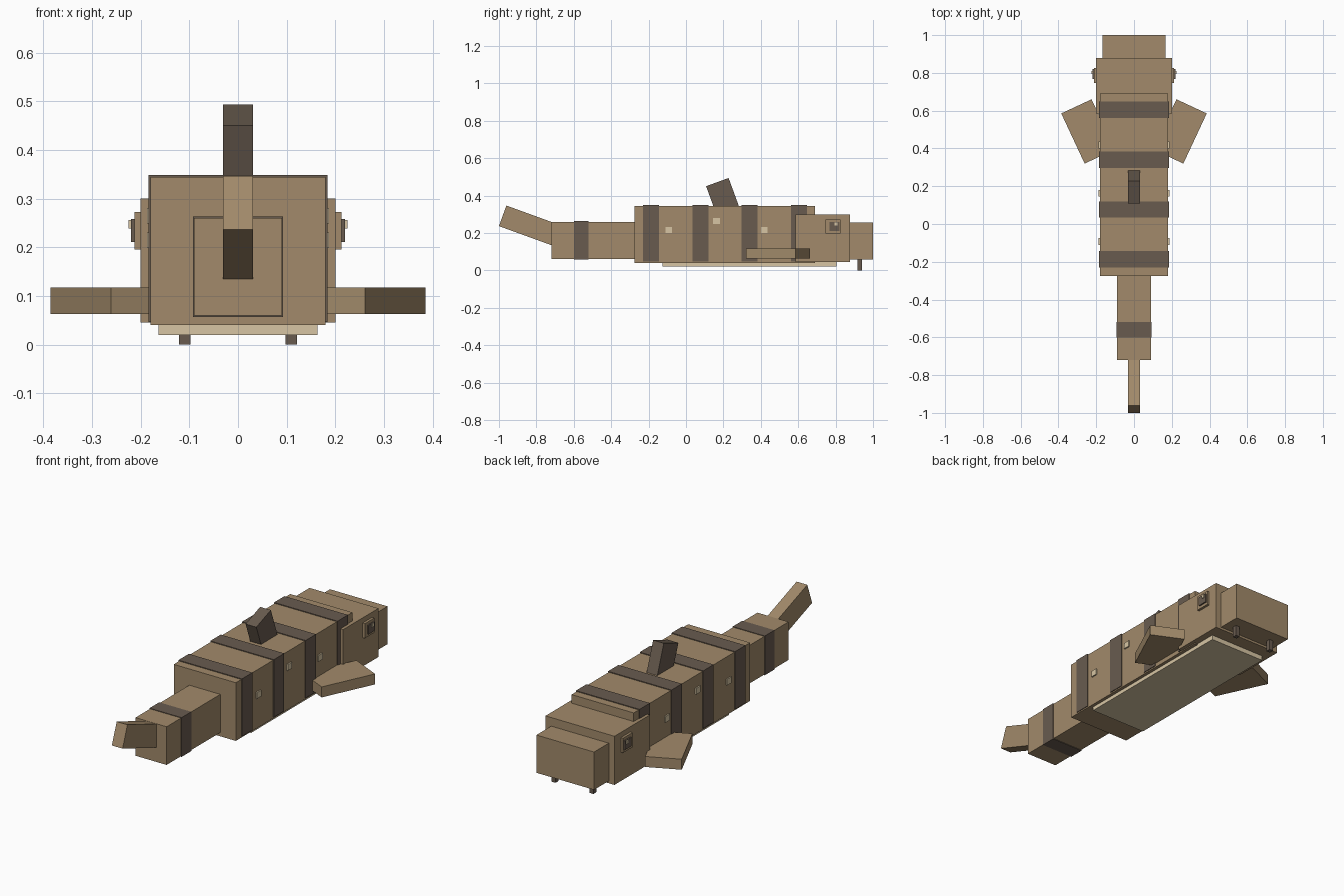
import bpy
import bmesh
from math import radians
from mathutils import Matrix, Vector

cube = bpy.data.objects.get("Cube")
if cube:
    bpy.data.objects.remove(cube, do_unlink=True)


def material(name, rgb):
    m = bpy.data.materials.new(name)
    m.use_nodes = True
    m.diffuse_color = (*rgb, 1)
    m.node_tree.nodes["Principled BSDF"].inputs["Base Color"].default_value = (*rgb, 1)
    return m


tan = material("tan_skin", (0.36, 0.255, 0.145))
brown = material("dark_brown", (0.14, 0.105, 0.078))
cream = material("cream", (0.68, 0.56, 0.37))


def block(name, centre, size, mat, axis="X", angle=0):
    """A flat-faced box, optionally turned about one axis."""
    mesh = bpy.data.meshes.new(name)
    bm = bmesh.new()
    place = (Matrix.Translation(centre) @ Matrix.Rotation(radians(angle), 4, axis)
             @ Matrix.Diagonal((*size, 1)))
    bmesh.ops.create_cube(bm, size=1, matrix=place)
    bm.to_mesh(mesh)
    bm.free()
    mesh.materials.append(mat)
    obj = bpy.data.objects.new(name, mesh)
    bpy.context.collection.objects.link(obj)
    return obj


def box(name, x, y, z, mat):
    """An upright box from its ranges on each axis."""
    lo, hi = Vector((x[0], y[0], z[0])), Vector((x[1], y[1], z[1]))
    return block(name, (lo + hi) / 2, hi - lo, mat)


def centred(name, half, y, z, mat):
    return box(name, (-half, half), y, z, mat)


# Trunk, head and tail
centred("body", 0.18, (-0.275, 0.69), (0.04, 0.345), tan)
centred("head", 0.20, (0.585, 0.878), (0.045, 0.30), tan)
centred("snout", 0.167, (0.86, 1.0), (0.057, 0.255), tan)
centred("belly", 0.163, (-0.125, 0.805), (0.02, 0.06), cream)
centred("tail_base", 0.09, (-0.72, -0.26), (0.06, 0.26), tan)

# Dark bands around the trunk and tail
for i, y in enumerate((-0.187, 0.077, 0.34, 0.605)):
    centred(f"body_band_{i + 1}", 0.184, (y - 0.043, y + 0.043), (0.047, 0.349), brown)
centred("tail_band", 0.093, (-0.6, -0.52), (0.057, 0.263), brown)

# Tilted fins
block("tail_fin", (0, -0.83, 0.237), (0.062, 0.32, 0.117), tan, "X", -20)
block("dorsal_fin", (0, 0.207, 0.364), (0.062, 0.128, 0.23), brown, "X", 20)

# Paired parts
for side, s in (("left", 1), ("right", -1)):
    block(f"{side}_side_fin", (s * 0.243, 0.49, 0.09), (0.177, 0.293, 0.055), tan, "Z", -25 * s)

    def outer(name, x0, x1, y, z, mat):
        box(f"{side}_{name}", sorted((s * x0, s * x1)), y, z, mat)

    outer("eye_rim", 0.19, 0.213, (0.747, 0.825), (0.196, 0.273), tan)
    outer("pupil", 0.2, 0.22, (0.767, 0.82), (0.211, 0.258), brown)
    outer("eye_glint", 0.21, 0.225, (0.793, 0.81), (0.239, 0.256), cream)
    outer("barbel", 0.098, 0.121, (0.916, 0.94), (0, 0.07), brown)
    for i, (y, z) in enumerate(((-0.092, 0.215), (0.163, 0.265), (0.418, 0.215))):
        outer(f"spot_{i + 1}", 0.17, 0.187, (y - 0.018, y + 0.018),
              (z - 0.016, z + 0.016), cream)
